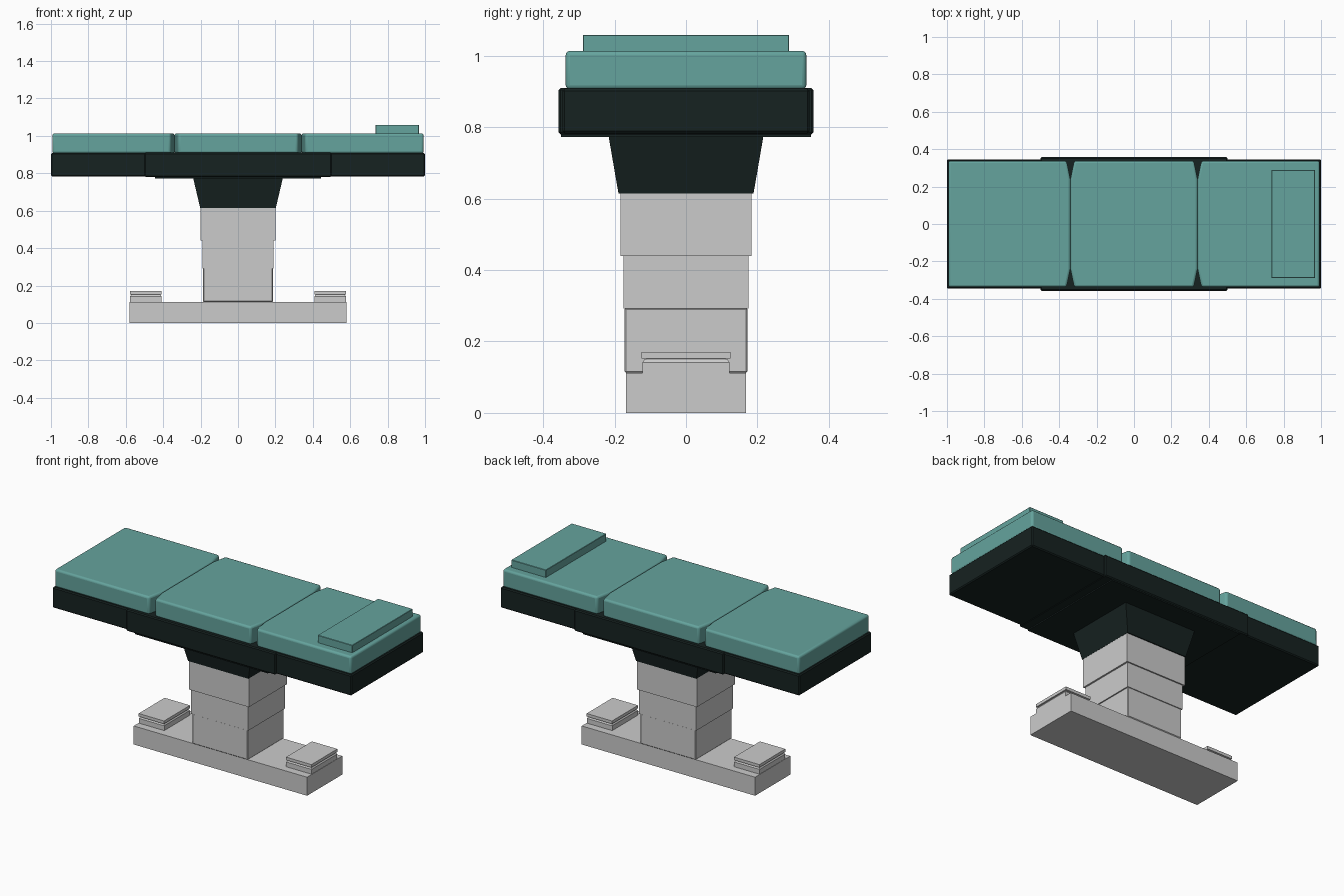
import bpy, bmesh, math

if "Cube" in bpy.data.objects:
    bpy.data.objects.remove(bpy.data.objects["Cube"])


def material(name, rgb):
    m = bpy.data.materials.new(name)
    m.diffuse_color = (*rgb, 1)
    m.use_nodes = True
    m.node_tree.nodes["Principled BSDF"].inputs["Base Color"].default_value = m.diffuse_color
    return m


TEAL = material("teal_vinyl", (0.13, 0.37, 0.34))
DARK = material("dark_casing", (0.008, 0.016, 0.015))


def loft(name, sections, mat=None, bevel=0, segments=1):
    """Solid through stacked outlines: sections = [(z, [(x, y), ...]), ...]"""
    bm = bmesh.new()
    rings = [[bm.verts.new((x, y, z)) for x, y in pts] for z, pts in sections]
    n = len(rings[0])
    for a, b in zip(rings, rings[1:]):
        for i in range(n):
            j = (i + 1) % n
            bm.faces.new((a[i], a[j], b[j], b[i]))
    bm.faces.new(rings[0][::-1])
    bm.faces.new(rings[-1])
    bmesh.ops.recalc_face_normals(bm, faces=bm.faces)
    me = bpy.data.meshes.new(name)
    bm.to_mesh(me)
    bm.free()
    ob = bpy.data.objects.new(name, me)
    bpy.context.collection.objects.link(ob)
    if mat:
        me.materials.append(mat)
    if bevel:
        mod = ob.modifiers.new("edge", "BEVEL")
        mod.width, mod.segments = bevel, segments
        mod.limit_method = 'ANGLE'
        mod.angle_limit = math.radians(30)
    if segments > 1:
        bpy.ops.object.select_all(action='DESELECT')
        bpy.context.view_layer.objects.active = ob
        ob.select_set(True)
        bpy.ops.object.shade_smooth_by_angle(angle=math.radians(40))
    return ob


def rect(hx, hy, cx=0):
    return [(cx - hx, -hy), (cx + hx, -hy), (cx + hx, hy), (cx - hx, hy)]


def box(name, hx, hy, z0, z1, cx=0, **kw):
    return loft(name, [(z0, rect(hx, hy, cx)), (z1, rect(hx, hy, cx))], **kw)


# Floor base and telescoping column
box("base", 0.58, 0.168, 0, 0.112)
box("column_lower", 0.186, 0.172, 0.112, 0.294, bevel=0.004)
box("column_middle", 0.191, 0.175, 0.292, 0.442)
box("column_upper", 0.201, 0.183, 0.44, 0.616)

# Flared head under the table
loft("column_head", [(0.614, rect(0.202, 0.189)), (0.776, rect(0.24, 0.217))], mat=DARK)

# Table casing: wide middle, underside plate, two end sections
box("table_frame_middle", 0.5, 0.357, 0.78, 0.91, mat=DARK, bevel=0.006)
box("table_underside_plate", 0.445, 0.35, 0.773, 0.784, mat=DARK)

for side, s in (("left", -1), ("right", 1)):
    box("table_frame_" + side, 0.255, 0.346, 0.783, 0.908, cx=s * 0.745, mat=DARK, bevel=0.006)
    # Stacked foot pedals: bevelled block, neck and top plate
    cx = s * 0.493
    loft("pedal_block_" + side, [(0.11, rect(0.085, 0.122, cx)), (0.141, rect(0.085, 0.122, cx)),
                                 (0.151, rect(0.078, 0.115, cx))])
    box("pedal_neck_" + side, 0.075, 0.11, 0.15, 0.155, cx=cx)
    box("pedal_plate_" + side, 0.085, 0.124, 0.153, 0.171, cx=cx)
    # End cushion with notched inner corners
    pts = [(0.34, -0.24), (0.36, -0.337), (0.992, -0.337),
           (0.992, 0.337), (0.36, 0.337), (0.34, 0.24)]
    pts = [(s * x, y) for x, y in pts]
    loft("cushion_" + side, [(0.906, pts), (1.014, pts)], mat=TEAL, bevel=0.012, segments=3)

# Centre cushion, notched at all four corners
mid = [(-0.32, -0.337), (0.32, -0.337), (0.34, -0.24), (0.34, 0.24),
       (0.32, 0.337), (-0.32, 0.337), (-0.34, 0.24), (-0.34, -0.24)]
loft("cushion_middle", [(0.906, mid), (1.014, mid)], mat=TEAL, bevel=0.012, segments=3)

# Head rest pad
box("head_pad", 0.116, 0.289, 1.01, 1.059, cx=0.851, mat=TEAL, bevel=0.002)
